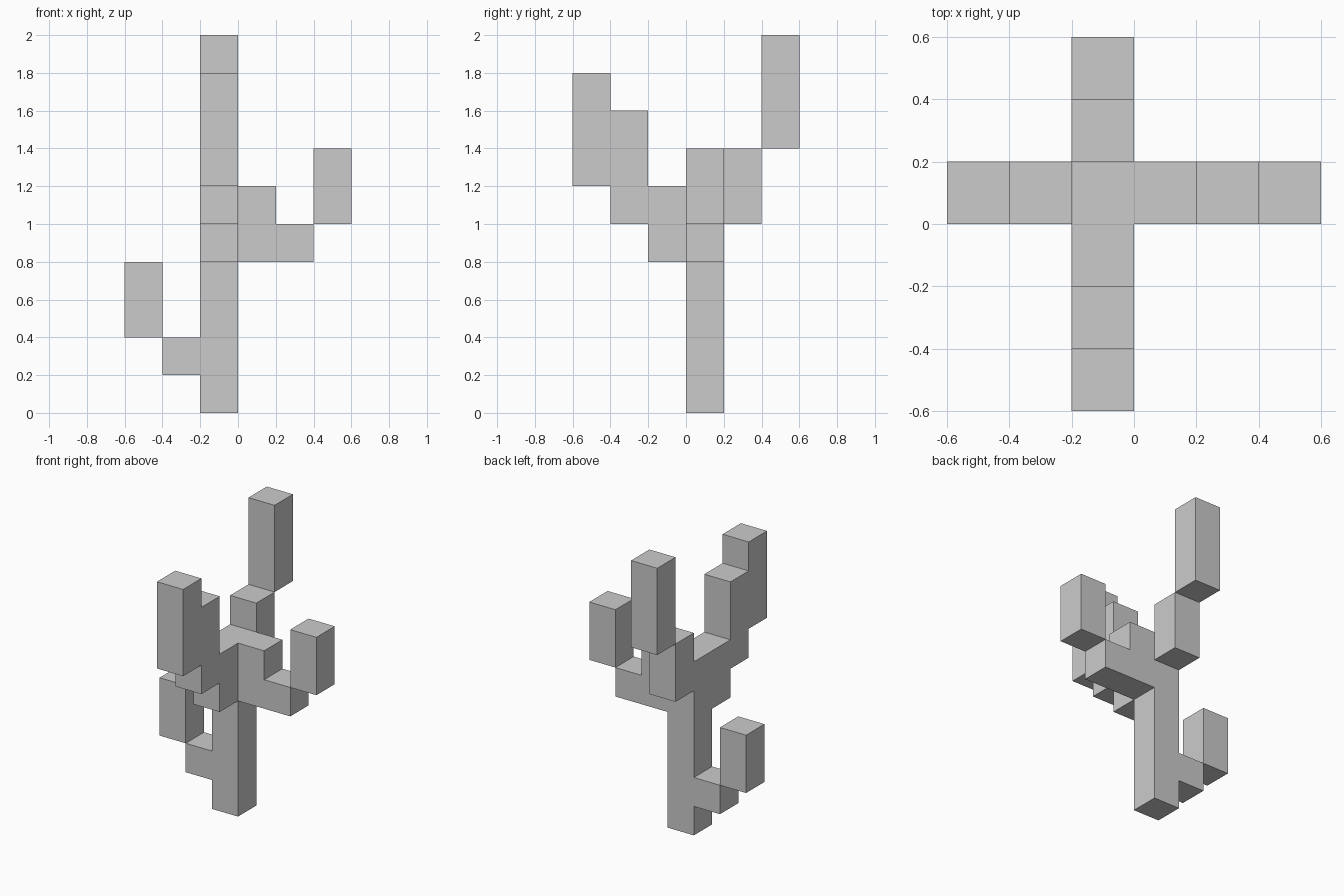
import bpy, bmesh
from mathutils import Vector

if "Cube" in bpy.data.objects:
    bpy.data.objects.remove(bpy.data.objects["Cube"])

U = 0.2  # edge of one block

# Each part is a list of block columns: (x, y, bottom, top) in block units
PARTS = {
    "trunk":     [(-1, 0, 0, 6)],
    "left_arm":  [(-2, 0, 1, 2), (-3, 0, 2, 4)],
    "right_arm": [(0, 0, 4, 6), (1, 0, 4, 5), (2, 0, 5, 7)],
    "front_arm": [(-1, -1, 4, 6), (-1, -2, 5, 8), (-1, -3, 6, 9)],
    "back_arm":  [(-1, 1, 5, 7), (-1, 2, 7, 10)],
}


def blocks(columns):
    return {(x, y, z) for x, y, z0, z1 in columns for z in range(z0, z1)}


FILLED = set().union(*(blocks(c) for c in PARTS.values()))


def build_part(name, columns):
    """Skin the blocks, leaving out faces buried against a neighbouring block."""
    bm = bmesh.new()
    for cell in blocks(columns):
        centre = Vector(cell) + Vector((0.5, 0.5, 0.5))
        for axis in range(3):
            for sign in (-1, 1):
                n = Vector((0, 0, 0))
                n[axis] = sign
                if tuple(int(c + d) for c, d in zip(cell, n)) in FILLED:
                    continue
                a = Vector((0, 0, 0))
                a[(axis + 1) % 3] = 0.5
                b = n.cross(a)
                mid = centre + n * 0.5
                bm.faces.new([bm.verts.new((mid + o) * U)
                              for o in (-a - b, a - b, a + b, b - a)])
    bmesh.ops.remove_doubles(bm, verts=bm.verts, dist=0.001)
    # Merge flat runs of blocks into single clean faces
    bmesh.ops.dissolve_limit(bm, angle_limit=0.01, verts=bm.verts, edges=bm.edges)
    mesh = bpy.data.meshes.new(name)
    bm.to_mesh(mesh)
    bm.free()
    bpy.context.collection.objects.link(bpy.data.objects.new(name, mesh))


for part, cols in PARTS.items():
    build_part(part, cols)
